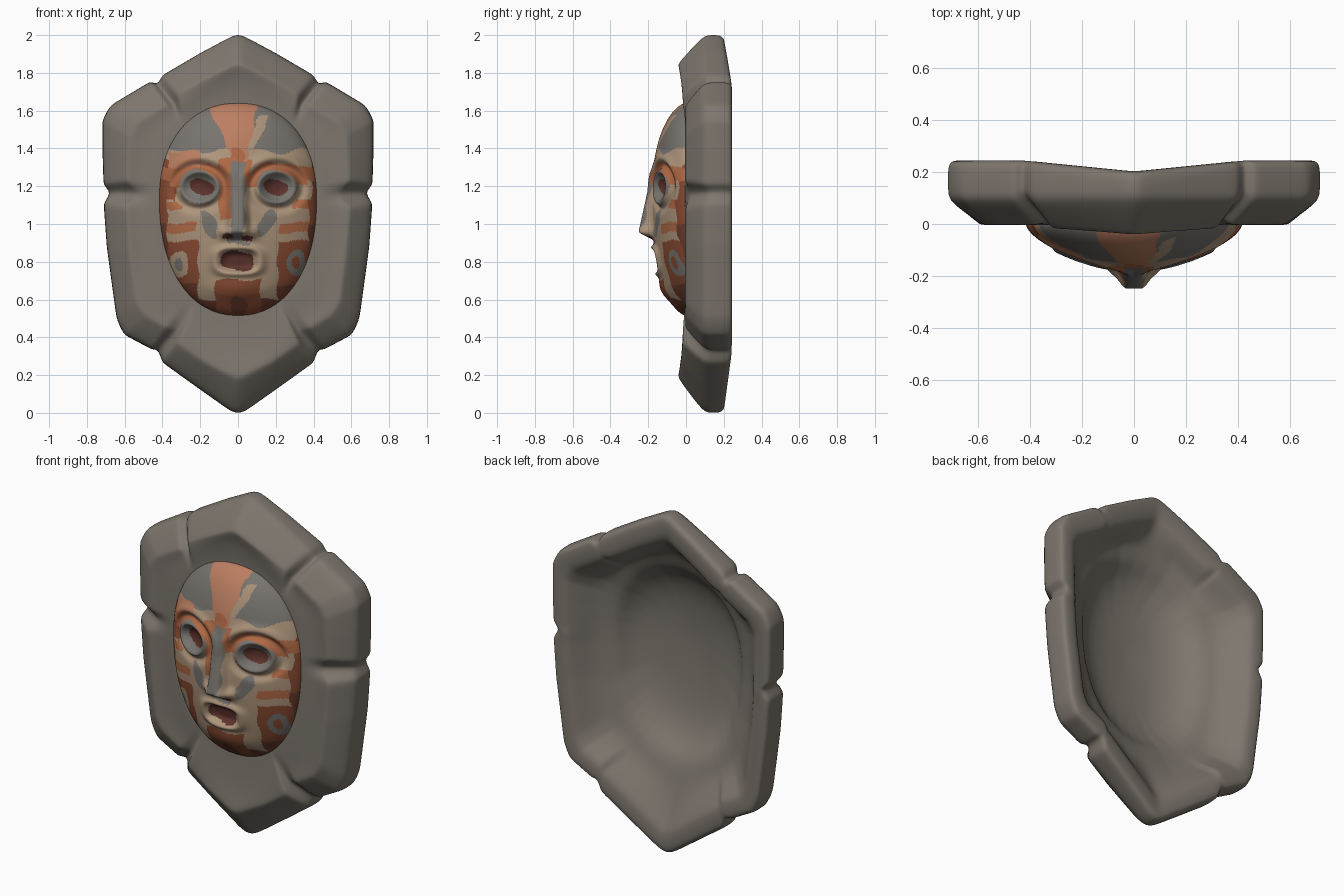
import bpy, bmesh
from math import sin, cos, atan2, pi, exp, hypot

old = bpy.data.objects.get("Cube")
if old:
    bpy.data.objects.remove(old, do_unlink=True)

COLOURS = {
    "stone": (0.205, 0.182, 0.153),
    "face_grey": (0.19, 0.178, 0.16),
    "cream": (0.42, 0.30, 0.20),
    "peach": (0.50, 0.21, 0.12),
    "orange": (0.43, 0.14, 0.06),
    "rust": (0.25, 0.07, 0.032),
    "dark_brown": (0.15, 0.045, 0.025),
    "maroon": (0.11, 0.033, 0.025),
}


def material(name):
    m = bpy.data.materials.new(name)
    m.use_nodes = True
    rgba = (*COLOURS[name], 1)
    m.diffuse_color = rgba
    bsdf = next(n for n in m.node_tree.nodes if n.type == "BSDF_PRINCIPLED")
    bsdf.inputs["Base Color"].default_value = rgba
    bsdf.inputs["Roughness"].default_value = 0.9
    return m


MATS = {n: material(n) for n in COLOURS}


def build(name, pole, rings, facing, mats):
    """Skin closed rings outward from a pole whose faces point along y * facing."""
    bm = bmesh.new()
    loops = [[bm.verts.new(p) for p in ring] for ring in rings]
    n = len(loops[0])
    for a, b in zip(loops, loops[1:]):
        for i in range(n):
            j = (i + 1) % n
            bm.faces.new((a[i], a[j], b[j], b[i]))
    tip, first = bm.verts.new(pole), loops[0]
    cap = [bm.faces.new((tip, first[i], first[(i + 1) % n])) for i in range(n)]
    bmesh.ops.recalc_face_normals(bm, faces=bm.faces)
    if cap[0].normal.y * facing < 0:
        bmesh.ops.reverse_faces(bm, faces=bm.faces)
    for f in bm.faces:
        f.smooth = True
    me = bpy.data.meshes.new(name)
    bm.to_mesh(me)
    bm.free()
    for m in mats:
        me.materials.append(MATS[m])
    ob = bpy.data.objects.new(name, me)
    bpy.context.collection.objects.link(ob)
    return ob


# Egg-shaped outline shared by the face and the hollow behind it
CZ = 1.13


def power(v):
    return abs(v) ** 0.91 * (1 if v >= 0 else -1)


def oval(t, s):
    height = 0.51 if sin(t) > 0 else 0.615
    return 0.417 * s * power(cos(t)), CZ + height * s * power(sin(t))


# Stone frame: outer x, z, ridge x, z, and 1 where a crack divides two stones
STATIONS = [
    (0, 2.008, 0, 1.845, 0), (0.05, 1.985, 0.04, 1.83, 0),
    (0.2, 1.905, 0.17, 1.765, 0), (0.405, 1.785, 0.325, 1.68, 0),
    (0.425, 1.735, 0.33, 1.62, 1), (0.46, 1.757, 0.37, 1.63, 0),
    (0.68, 1.625, 0.53, 1.535, 0), (0.718, 1.55, 0.57, 1.47, 0),
    (0.718, 1.4, 0.58, 1.36, 0), (0.712, 1.205, 0.585, 1.22, 0),
    (0.67, 1.165, 0.51, 1.155, 1), (0.712, 1.115, 0.59, 1.10, 0),
    (0.695, 0.88, 0.57, 0.85, 0), (0.642, 0.49, 0.535, 0.58, 0),
    (0.605, 0.415, 0.49, 0.52, 0), (0.455, 0.335, 0.375, 0.45, 0),
    (0.42, 0.335, 0.31, 0.44, 1), (0.405, 0.27, 0.325, 0.375, 0),
    (0.21, 0.13, 0.18, 0.275, 0), (0.05, 0.017, 0.04, 0.205, 0),
    (0, -0.008, 0, 0.19, 0),
]
corners = STATIONS + [(-a, b, -c, d, k) for a, b, c, d, k in STATIONS[-2:0:-1]]

# Extra stations hold the corners of each stone firm
loop = []
for p, q in zip(corners, corners[1:] + corners[:1]):
    loop.append(p)
    if not p[4] and not q[4] and hypot(q[0] - p[0], q[1] - p[1]) > 0.1:
        loop += [tuple(u + (v - u) * f for u, v in zip(p, q)) for f in (0.15, 0.85)]


def section(ox, oz, rx, rz, crack):
    """Cross-section from the back hollow, over the rim, to the seat of the face."""
    t = atan2((rz - CZ) / 0.55, rx / 0.417)
    end_stone = abs(ox) < 0.41 and abs(oz - 1) > 0.6
    ridge = -0.045 + 0.09 * abs(rx) if end_stone else -0.006
    foot = -0.018 if end_stone else 0.004
    ridge += 0.045 * crack
    edge = 0.095 + 0.03 * crack
    back = 0.205 + 0.042 * min(1, abs(ox) / 0.45)
    fill = 1 + 0.06 * crack

    def on_oval(s, y):
        x, z = oval(t, s)
        return x, y, z

    def slope(f, y):
        return rx + (ox - rx) * f, y, rz + (oz - rz) * f

    def rim(s, y):
        return ox * s, y, 1.0 + (oz - 1.0) * s

    ex, ez = oval(t, 1.06)
    inner = (ex + (rx - ex) * 0.6, foot + crack * 0.01, ez + (rz - ez) * 0.6)
    wx, _, wz = rim(0.83 * fill, 0)
    hx, hz = oval(t, 1.12)
    wall = (wx + (hx - wx) * 0.6, 0.115, wz + (hz - wz) * 0.6)
    return [on_oval(0.18, -0.085), on_oval(0.5, -0.07), on_oval(0.75, -0.035),
            on_oval(0.9, 0.015), on_oval(0.99, 0.065), (hx, 0.09, hz), wall,
            rim(0.83 * fill, back - 0.03), rim(0.87 * fill, back - 0.004),
            rim(0.965, back), rim(0.99, back - 0.012),
            rim(1, back - 0.035), slope(1, edge + 0.02), slope(0.92, edge - 0.012),
            slope(0.1, ridge + 0.008), slope(0, ridge),
            inner, on_oval(1.06, -0.006), on_oval(0.96, -0.004)]


rings = list(zip(*[section(*s) for s in loop]))
frame = build("stone_frame", (0, -0.088, CZ), rings, 1, ["stone"])
sub = frame.modifiers.new("rounding", "SUBSURF")
sub.levels = sub.render_levels = 2


# Carved face: domed base plus nose, brow, eye, lip and chin relief
def eye(x, z):
    return hypot((abs(x) - 0.205) / 0.108, (z - 1.195) / 0.092)


def mouth(x, z):
    return (abs(x / 0.14) ** 3 + abs((z - 0.805) / 0.08) ** 3) ** (1 / 3)


def clamp(v):
    return max(0.0, min(1.0, v))


def bump(d, width, p=2):
    return exp(-abs(d / width) ** p)


def relief(x, z, r):
    ax, e, m = abs(x), eye(x, z), mouth(x, z)
    d = 0.188 * max(0, 1 - r ** 2.4) ** 0.6 * (1 - 0.7 * hypot(x, 0.05)) - 0.001
    under = clamp((z - 0.915) / 0.04)
    rise = clamp((1.36 - z) / 0.39)
    d += 0.072 * rise ** 1.5 * under * bump(ax, 0.035 + 0.02 * rise, 4)
    d += 0.033 * bump(hypot((ax - 0.07) / 0.035, (z - 0.955) / 0.03), 1)
    d += 0.014 * bump(e - 0.9, 0.17) - 0.042 * bump(e, 0.65, 3)
    d -= 0.018 * bump(e - 1.25, 0.25) * (1 - bump(ax, 0.05, 4))
    d += 0.014 * bump(e - 1.7, 0.28) * clamp((z - 1.17) / 0.1) * clamp((1 - r) * 6)
    d += 0.018 * bump(m - 0.87, 0.2) - 0.035 * bump(m, 0.62, 5)
    d += 0.022 * bump(hypot(x / 0.14, (z - 0.65) / 0.07), 1) * clamp((1 - r) * 6)
    return d


# Painted pattern: the first rule that holds gives the colour
def paint(x, z):
    x, z = x + 0.006 * sin(41 * z), z + 0.007 * sin(33 * x)
    ax, e, m = abs(x), eye(x, z), mouth(x, z)
    left = x > 0

    def spot(cx, cz, w, h):
        return hypot((ax - cx) / w, (z - cz) / h) < 1

    up = z - 1.36
    rules = [
        (m < 0.62, "maroon"), (m < 1.1, "cream"),
        (spot(0.195, 1.195, 0.065, 0.042), "maroon"), (e < 1, "face_grey"),
        (spot(0.05, 0.93, 0.03, 0.016), "maroon"),
        (ax < 0.11 and 0.91 < z < 0.975, "cream" if ax > 0.03 else "face_grey"),
        (ax < 0.038 and 0.97 < z < 1.33, "face_grey"),
        (spot(0, 1.37, 0.035, 0.035), "orange"),
        (-0.035 - 0.45 * up < x < 0.05 + 0.2 * up and up > -0.02, "peach"),
        (abs(x - 0.07 - 0.47 * (z - 1.42)) < 0.028 and 1.4 < z < 1.57, "cream"),
        (-0.37 < x < -0.2 and 1.3 < z < 1.385, "peach"),
        (0.04 < ax < 0.39 and abs(up - 0.012 * sin(22 * ax)) < 0.026, "cream"),
        (up > 0, "face_grey"),
        (ax < (0.07 if left else 0.11) and 1.2 < z, "orange"),
        (not left and ax < 0.1 and 1.02 < z, "orange"),
        (e < 1.5 and z > 1.2, "orange"),
        (ax > 0.3 and 1.23 < z < 1.3, "orange"),
        (ax > 0.33 and z > 1.13, "cream" if left and ax < 0.39 else "rust"),
        (e < 1.3, "cream"),
        (spot(0.31, 0.79, 0.022, 0.035), "rust" if left else "face_grey"),
        (spot(0.31, 0.79, 0.05, 0.07), "face_grey" if left else "cream"),
        (ax > 0.375, "dark_brown" if z < 1.0 else "rust"),
        (spot(0.15 + 0.4 * (z - 1), 1.0, 0.04, 0.075), "face_grey"),
        (ax > 0.22 and abs(z - 0.98) < 0.026, "orange"),
        (ax > 0.29 and abs(z - 1.1) < 0.022, "orange"),
        (ax > 0.21 and z < 0.91, "rust" if z > 0.68 else "dark_brown"),
        (spot(0, 0.57, 0.045, 0.05), "dark_brown"),
        (ax < 0.12 and z < 0.705, "rust"),
        (z < 0.6, "dark_brown"),
        (ax < 0.06 and 0.88 < z < 0.92, "face_grey"),
    ]
    return next((c for hit, c in rules if hit), "cream")


COUNT, STEPS = 340, 110
face_rings = []
for k in range(1, STEPS + 1):
    s = sin(pi / 2 * k / STEPS)
    points = [oval(2 * pi * i / COUNT, s) for i in range(COUNT)]
    face_rings.append([(x, -relief(x, z, s), z) for x, z in points])
names = list(COLOURS)
face = build("painted_face", (0, -relief(0, CZ, 0), CZ), face_rings, -1, names)
for p in face.data.polygons:
    p.material_index = names.index(paint(p.center.x, p.center.z))
